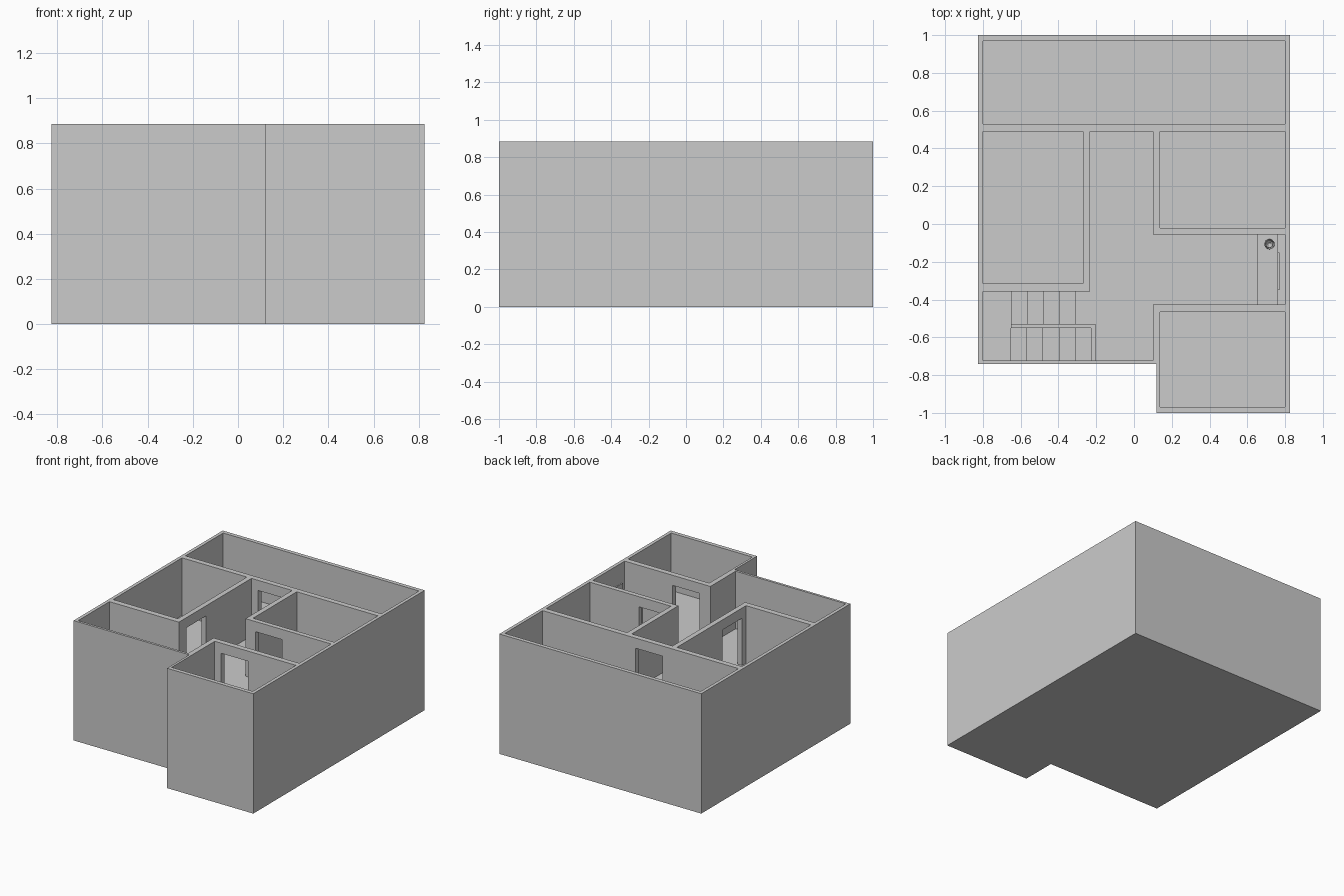
import bpy
import bmesh

cube = bpy.data.objects.get("Cube")
if cube:
    bpy.data.objects.remove(cube, do_unlink=True)

grey = bpy.data.materials.new("plain_grey")
grey.use_nodes = True
grey.diffuse_color = (0.6, 0.6, 0.6, 1)
grey.node_tree.nodes["Principled BSDF"].inputs["Base Color"].default_value = (0.6, 0.6, 0.6, 1)

TOP, FLOOR, BASE = 0.885, 0.46, 0.02
RISER = 0.044


def finish(name, bm):
    bmesh.ops.recalc_face_normals(bm, faces=bm.faces[:])
    mesh = bpy.data.meshes.new(name)
    bm.to_mesh(mesh)
    bm.free()
    mesh.materials.append(grey)
    obj = bpy.data.objects.new(name, mesh)
    bpy.context.scene.collection.objects.link(obj)
    return obj


def prism(name, outline, z0, z1):
    bm = bmesh.new()
    face = bm.faces.new([bm.verts.new((x, y, z0)) for x, y in outline])
    top = bmesh.ops.extrude_face_region(bm, geom=[face])["geom"]
    moved = [v for v in top if isinstance(v, bmesh.types.BMVert)]
    bmesh.ops.translate(bm, verts=moved, vec=(0, 0, z1 - z0))
    return finish(name, bm)


def box(name, x0, x1, y0, y1, z0, z1):
    return prism(name, [(x0, y0), (x1, y0), (x1, y1), (x0, y1)], z0, z1)


# House body: solid footprint, hollowed room by room
house = prism("house_walls", [(-0.825, -0.74), (0.12, -0.74), (0.12, -1), (0.825, -1),
                              (0.825, 1), (-0.825, 1)], 0, TOP)

rooms = [
    (-0.80, 0.80, 0.53, 0.97),       # back room
    (-0.80, -0.27, -0.315, 0.49),    # left room
    (0.137, 0.80, -0.02, 0.49),      # middle room
    (0.137, 0.80, -0.97, -0.467),    # front room
]
hall = [(-0.80, -0.722), (0.10, -0.722), (0.10, -0.427), (0.80, -0.427), (0.80, -0.055),
        (0.10, -0.055), (0.10, 0.49), (-0.233, 0.49), (-0.233, -0.357), (-0.80, -0.357)]
stairwell = [(-0.80, -0.722), (-0.205, -0.722), (-0.205, -0.53), (-0.31, -0.53),
             (-0.31, -0.357), (-0.80, -0.357)]
doors = [
    (-0.18, 0.04, 0.48, 0.54),       # to back room
    (-0.28, -0.223, -0.27, -0.04),   # to left room
    (0.18, 0.40, -0.065, -0.01),     # to middle room
    (0.19, 0.41, -0.477, -0.417),    # to front room
]
cutters = [box("room_cutter", *r, FLOOR, 1) for r in rooms]
cutters.append(prism("hall_cutter", hall, FLOOR, 1))
cutters.append(prism("stairwell_cutter", stairwell, BASE, 0.5))
cutters += [box("door_cutter", *d, FLOOR, 0.81) for d in doors]

for cutter in cutters:
    cutter.hide_render = True
    cut = house.modifiers.new("cut", "BOOLEAN")
    cut.operation = "DIFFERENCE"
    cut.solver = "EXACT"
    cut.object = cutter

# Bake the cuts and drop the cutters
bpy.context.view_layer.update()
baked = bpy.data.meshes.new_from_object(
    house.evaluated_get(bpy.context.evaluated_depsgraph_get()))
house.modifiers.clear()
house.data = baked
for cutter in cutters:
    bpy.data.objects.remove(cutter, do_unlink=True)

# Stairs: upper flight down to a landing, lower flight back
LANDING = FLOOR - 5 * RISER
TREAD = 0.0855
for k in range(4):
    x = -0.31 - TREAD * k
    box(f"upper_step_{k + 1}", x - TREAD, x, -0.53, -0.357, BASE, FLOOR - RISER * (k + 1))
    x = -0.652 + TREAD * k
    box(f"lower_step_{k + 1}", x, x + TREAD, -0.722, -0.55, BASE, LANDING - RISER * (k + 1))
box("landing", -0.80, -0.652, -0.722, -0.357, BASE, LANDING)

# Low walls guarding the stairwell
box("stair_divider", -0.652, -0.205, -0.55, -0.53, BASE, 0.58)
box("stair_guard", -0.228, -0.205, -0.722, -0.55, BASE, 0.58)

# Console, back ledge and mirror at the end of the hall
box("console", 0.655, 0.76, -0.427, -0.055, FLOOR, 0.60)
box("console_ledge", 0.76, 0.80, -0.427, -0.055, FLOOR, 0.59)
box("mirror", 0.76, 0.77, -0.35, -0.15, 0.59, 0.763)

# Vase: lathed profile
bm = bmesh.new()
profile = [(0, 0.60), (0.016, 0.60), (0.027, 0.63), (0.014, 0.665),
           (0.020, 0.68), (0.015, 0.68), (0.010, 0.665), (0, 0.62)]
verts = [bm.verts.new((0.717 + r, -0.107, z)) for r, z in profile]
edges = [bm.edges.new(pair) for pair in zip(verts, verts[1:])]
bmesh.ops.spin(bm, geom=verts + edges, cent=(0.717, -0.107, 0), axis=(0, 0, 1),
               angle=6.283185, steps=24)
bmesh.ops.remove_doubles(bm, verts=bm.verts[:], dist=0.0002)
vase = finish("vase", bm)
for poly in vase.data.polygons:
    poly.use_smooth = True
